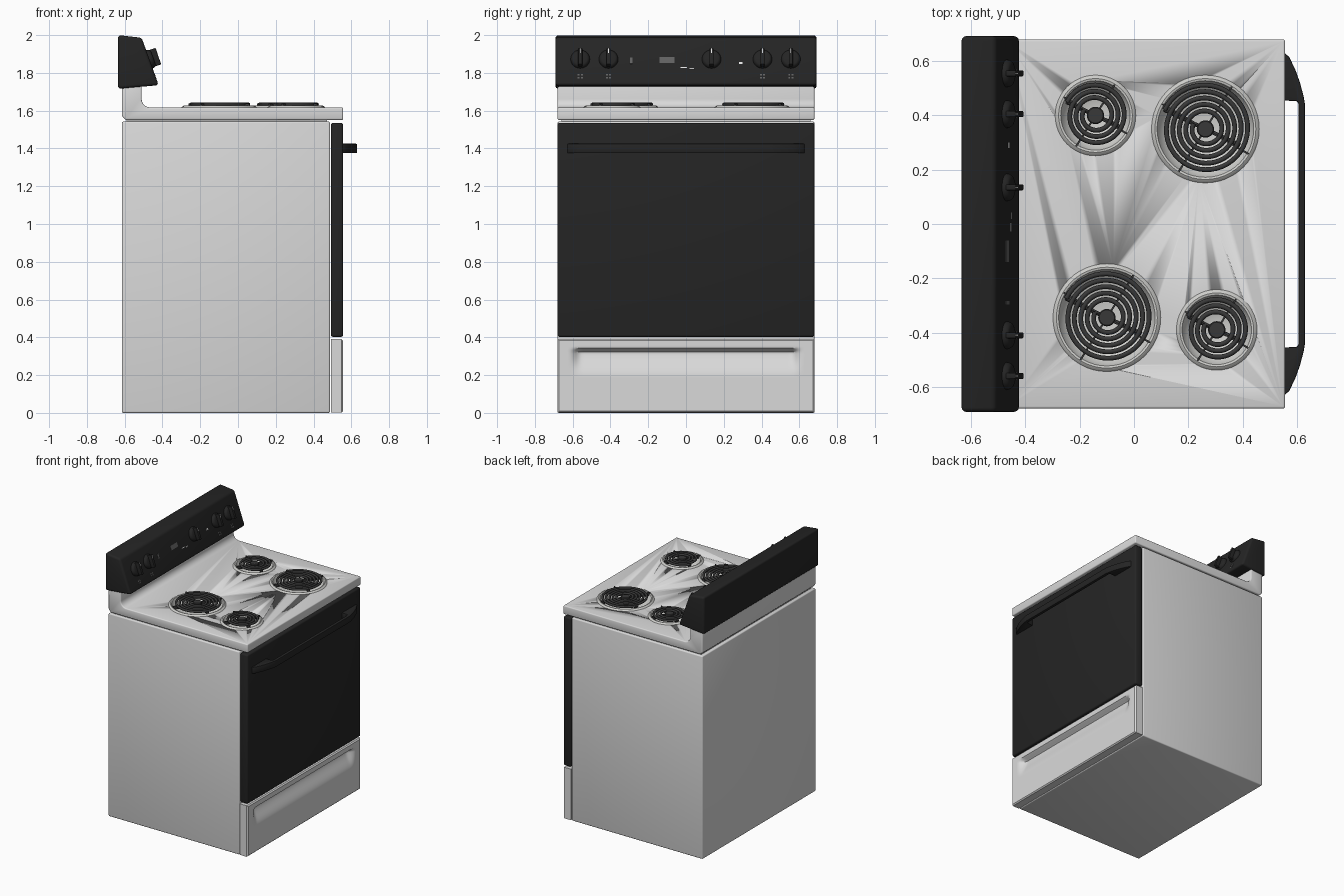
import bpy, bmesh, math
from mathutils import Matrix, Vector

if "Cube" in bpy.data.objects:
    bpy.data.objects.remove(bpy.data.objects["Cube"])


def material(name, r, g, b):
    m = bpy.data.materials.new(name)
    m.diffuse_color = (r, g, b, 1)
    m.use_nodes = True
    m.node_tree.nodes["Principled BSDF"].inputs["Base Color"].default_value = m.diffuse_color
    return m


WHITE = material("white enamel", 0.7, 0.7, 0.7)
BLACK = material("black enamel", 0.018, 0.018, 0.018)
COIL = material("coil grey", 0.04, 0.04, 0.04)
CHROME = material("drip pan metal", 0.62, 0.62, 0.6)
MARK = material("marker white", 0.85, 0.85, 0.85)
GREY = material("print grey", 0.12, 0.12, 0.12)


def finish(name, bm, mat, bevel=0.0, segs=3, matrix=None):
    bmesh.ops.recalc_face_normals(bm, faces=bm.faces)
    me = bpy.data.meshes.new(name)
    bm.to_mesh(me)
    bm.free()
    if matrix is not None:
        me.transform(matrix)
    ob = bpy.data.objects.new(name, me)
    bpy.context.collection.objects.link(ob)
    me.materials.append(mat)
    bpy.ops.object.select_all(action='DESELECT')
    ob.select_set(True)
    bpy.context.view_layer.objects.active = ob
    if bevel:
        mod = ob.modifiers.new("bevel", 'BEVEL')
        mod.width, mod.segments = bevel, segs
        mod.limit_method, mod.angle_limit = 'ANGLE', 0.6
        bpy.ops.object.modifier_apply(modifier=mod.name)
    bpy.ops.object.shade_smooth_by_angle(angle=math.radians(35))
    return ob


def prism(name, pts, axis, lo, hi, mat, bevel=0.0, segs=3, matrix=None):
    """Extrude an outline along y (points are x,z) or z (points are x,y)."""
    bm = bmesh.new()
    put = (lambda a, b, t: (a, t, b)) if axis == 'y' else (lambda a, b, t: (a, b, t))
    low = [bm.verts.new(put(a, b, lo)) for a, b in pts]
    top = [bm.verts.new(put(a, b, hi)) for a, b in pts]
    bm.faces.new(low)
    bm.faces.new(top)
    for i in range(len(pts)):
        j = (i + 1) % len(pts)
        bm.faces.new((low[i], low[j], top[j], top[i]))
    return finish(name, bm, mat, bevel, segs, matrix)


def box(name, x, y, z, mat, bevel=0.0, matrix=None):
    pts = [(x[0], y[0]), (x[1], y[0]), (x[1], y[1]), (x[0], y[1])]
    return prism(name, pts, 'z', z[0], z[1], mat, bevel, 3, matrix)


def lathe(name, prof, mat, matrix, n=48):
    """Spin an (r, z) profile around z; r = 0 closes the end."""
    bm = bmesh.new()
    vs = [bm.verts.new((r, 0, z)) for r, z in prof]
    es = [bm.edges.new(p) for p in zip(vs, vs[1:])]
    bmesh.ops.spin(bm, geom=vs + es, cent=(0, 0, 0), axis=(0, 0, 1),
                   angle=math.tau, steps=n, use_duplicate=False)
    bmesh.ops.remove_doubles(bm, verts=bm.verts, dist=1e-5)
    return finish(name, bm, mat, matrix=matrix)


def tube(name, pts, r, mat):
    cu = bpy.data.curves.new(name, 'CURVE')
    cu.dimensions, cu.bevel_depth, cu.bevel_resolution = '3D', r, 2
    cu.use_fill_caps = True
    sp = cu.splines.new('POLY')
    sp.points.add(len(pts) - 1)
    for p, c in zip(sp.points, pts):
        p.co = (*c, 1)
    ob = bpy.data.objects.new(name, cu)
    bpy.context.collection.objects.link(ob)
    cu.materials.append(mat)
    bpy.ops.object.select_all(action='DESELECT')
    ob.select_set(True)
    bpy.context.view_layer.objects.active = ob
    bpy.ops.object.convert(target='MESH')
    bpy.ops.object.shade_smooth_by_angle(angle=math.radians(50))


def smooth(t):
    t = max(0.0, min(1.0, t))
    return t * t * (3 - 2 * t)


# Body and oven door
box("body", (-0.615, 0.487), (-0.68, 0.68), (0, 1.542), WHITE, 0.008)
box("body_top_spacer", (-0.59, 0.47), (-0.66, 0.66), (1.535, 1.553), WHITE)
box("oven_door", (0.492, 0.557), (-0.68, 0.68), (0.402, 1.535), BLACK, 0.012)

# Door handle: bowed outline with two mounts
half = [(0.55, 0.635), (0.572, 0.615), (0.594, 0.57), (0.612, 0.52), (0.625, 0.47), (0.63, 0.44)]
inner = [(0.606, -0.445), (0.6, -0.453), (0.55, -0.455)]
outline = half + [(x, -y) for x, y in reversed(half)] + \
    list(reversed(inner)) + [(x, -y) for x, y in inner]
prism("door_handle", outline, 'z', 1.375, 1.425, BLACK, 0.006, 2)

# Storage drawer with a scooped finger pull
bm = bmesh.new()
bmesh.ops.create_grid(bm, x_segments=90, y_segments=50, size=1)
for v in bm.verts:
    y, z = v.co.x * 0.672, 0.196 + v.co.y * 0.186
    d = 0.04 * smooth((0.348 - z) / 0.03) * smooth((z - 0.19) / 0.14) * smooth((0.615 - abs(y)) / 0.06)
    v.co = (0.557 - d, y, z)
edges = [e for e in bm.edges if e.is_boundary]
for x, hy, hz in ((0.549, 0.68, 0.194), (0.492, 0.68, 0.194)):
    ext = bmesh.ops.extrude_edge_only(bm, edges=edges)["geom"]
    ring = [g for g in ext if isinstance(g, bmesh.types.BMVert)]
    my = max(v.co.y for v in ring)
    mz = max(abs(v.co.z - 0.196) for v in ring)
    for v in ring:
        v.co = (x, v.co.y * hy / my, 0.196 + (v.co.z - 0.196) * hz / mz)
    edges = [g for g in ext if isinstance(g, bmesh.types.BMEdge)]
bmesh.ops.holes_fill(bm, edges=edges, sides=0)
finish("storage_drawer", bm, WHITE)

# Cooktop with a coved rear upstand
cove = [(-0.465 - 0.045 * math.sin(a), 1.662 - 0.045 * math.cos(a))
        for a in [i * math.pi / 16 for i in range(9)]]
prof = [(0.557, 1.551), (0.557, 1.617)] + cove + [(-0.51, 1.74), (-0.615, 1.74), (-0.615, 1.572), (-0.596, 1.551)]
cooktop = prism("cooktop", prof, 'y', -0.68, 0.68, WHITE, 0.008)

# Burners: centre x, y, pan radius
burners = [(0.263, 0.35, 0.2), (-0.142, 0.4, 0.15), (-0.1, -0.345, 0.2), (0.305, -0.39, 0.15)]
for x, y, r in burners:
    at = Matrix.Translation((x, y, 0))
    # hole in the cooktop
    rc = r - 0.02
    ring = [(x + rc * math.cos(i * math.tau / 48), y + rc * math.sin(i * math.tau / 48)) for i in range(48)]
    cutter = prism("burner_cutter", ring, 'z', 1.5, 1.7, WHITE)
    cutter.hide_render = True
    mod = cooktop.modifiers.new("hole", 'BOOLEAN')
    mod.operation, mod.solver, mod.object = 'DIFFERENCE', 'EXACT', cutter
    bpy.context.view_layer.objects.active = cooktop
    bpy.ops.object.modifier_apply(modifier=mod.name)
    bpy.data.objects.remove(cutter)
    # drip pan with a raised rim
    lathe("drip_pan", [(r, 1.615), (r - 0.004, 1.621), (r - 0.014, 1.627), (r - 0.022, 1.625),
                       (r - 0.027, 1.612), (r - 0.045, 1.585), (r - 0.075, 1.565), (0.03, 1.558), (0, 1.558)],
          CHROME, at)
    # spiral heating element
    r0, r1 = 0.047, r - 0.034
    turns = round((r1 - r0) / 0.0245)
    n = turns * 44
    a0 = math.radians(155)
    pts = []
    for i in range(n + 1):
        a, rr = a0 + turns * math.tau * i / n, r0 + (r1 - r0) * i / n
        pts.append((x + rr * math.cos(a), y + rr * math.sin(a), 1.634))
    tube("heating_coil", pts, 0.0088, COIL)
    # coil lead and support bars
    c, s = math.cos(a0), math.sin(a0)
    tube("coil_lead", [(x + c * k * r1, y + s * k * r1, z) for k, z in ((1, 1.632), (0.85, 1.622), (-0.85, 1.62))],
         0.0075, COIL)
    for deg in (58, 150):
        box("coil_support", (-r + 0.016, r - 0.016), (-0.0035, 0.0035), (1.612, 1.638), COIL,
            0, at @ Matrix.Rotation(math.radians(deg), 4, 'Z'))
    lathe("coil_centre_cap", [(0, 1.612), (0.032, 1.612), (0.032, 1.637), (0.028, 1.641), (0, 1.641)], COIL, at, 32)

# Control panel with a sloping face
panel = [(-0.635, 2.0), (-0.51, 1.986), (-0.42, 1.735), (-0.635, 1.715)]
prism("control_panel", panel, 'y', -0.692, 0.692, BLACK, 0.016, 4)

# Local frame on the panel face: x along the panel, y up the slope, z outward
up = Vector((-0.09, 0, 0.251)).normalized()
out = Vector((up.z, 0, -up.x))


def on_panel(y, z):
    x = -0.42 - 0.09 * (z - 1.735) / 0.251
    m = Matrix(((0, up.x, out.x), (1, up.y, out.y), (0, up.z, out.z))).to_4x4()
    return Matrix.Translation((x, y, z)) @ m


# Knobs with grip blade and pointer line
for y in (-0.56, -0.41, 0.135, 0.405, 0.555):
    m = on_panel(y, 1.872)
    lathe("knob_base", [(0, -0.002), (0.051, -0.002), (0.05, 0.008), (0.044, 0.018), (0.036, 0.022), (0, 0.022)],
          BLACK, m, 36)
    box("knob_grip", (-0.011, 0.011), (-0.046, 0.046), (0.01, 0.05), BLACK, 0.004, m)
    box("knob_pointer", (-0.002, 0.002), (0.018, 0.044), (0.048, 0.0515), MARK, 0, m)
    # burner position dots below the outer knobs
    if abs(y) > 0.2:
        d = on_panel(y, 1.782)
        for k in range(4):
            a = math.pi / 4 + k * math.pi / 2
            cx, cy = 0.012 * math.cos(a), 0.012 * math.sin(a)
            box("burner_dot", (cx - 0.005, cx + 0.005), (cy - 0.005, cy + 0.005), (-0.001, 0.001), GREY, 0, d)

# Indicator lights and panel markings
for y, z, w, h, mat in ((-0.29, 1.865, 0.006, 0.018, GREY), (0.29, 1.852, 0.01, 0.006, MARK),
                        (-0.1, 1.868, 0.04, 0.016, GREY), (-0.012, 1.828, 0.016, 0.003, MARK),
                        (0.03, 1.822, 0.012, 0.003, MARK)):
    box("panel_marking", (-w, w), (-h, h), (-0.001, 0.0012), mat, 0, on_panel(y, z))
